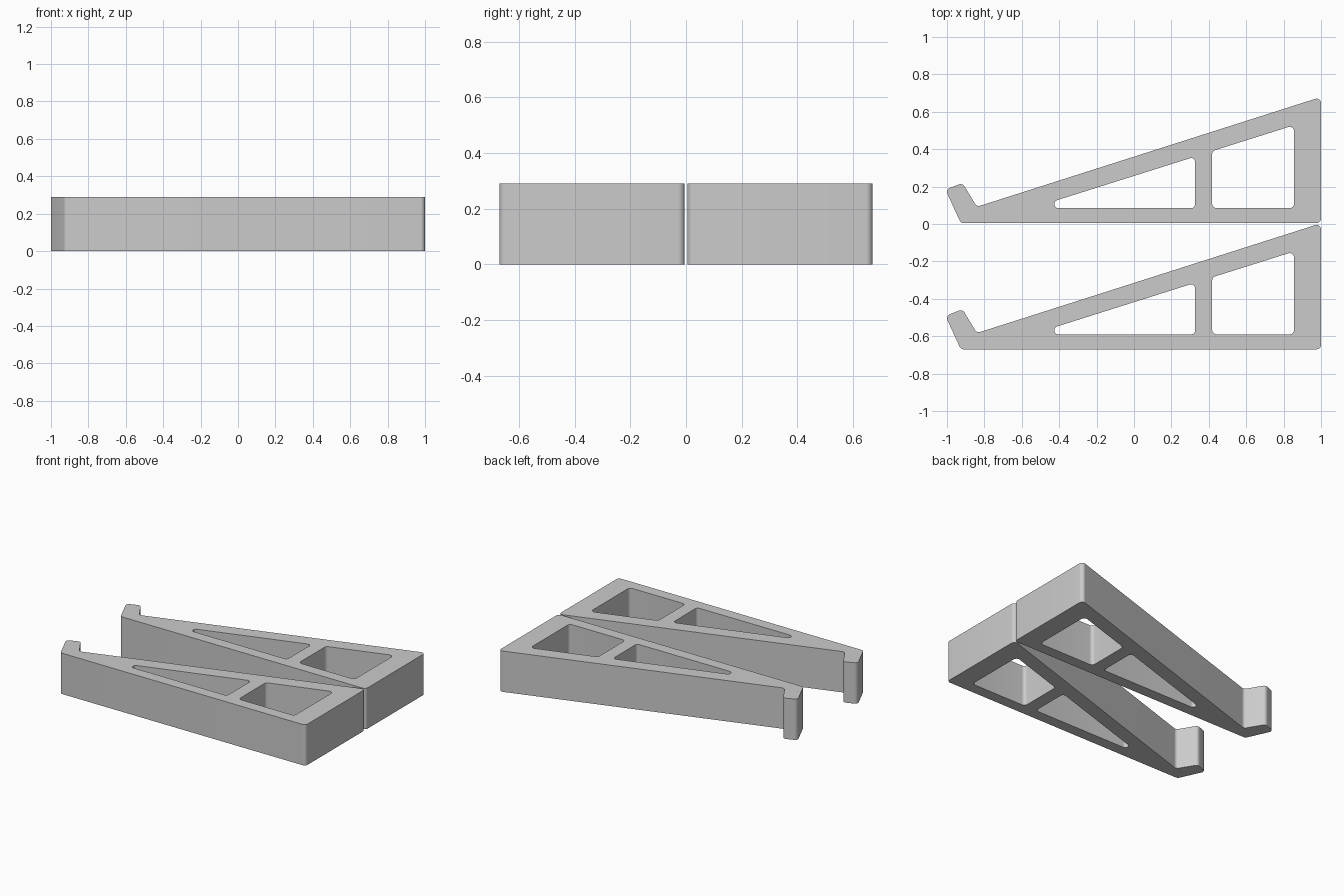
import bpy, bmesh, math
from mathutils import Vector

cube = bpy.data.objects.get("Cube")
if cube:
    bpy.data.objects.remove(cube)

THICKNESS = 0.29
RADIUS = 0.024
SEGMENTS = 8

grey = bpy.data.materials.new("plain grey")
grey.use_nodes = True
grey.diffuse_color = (0.6, 0.6, 0.6, 1)
grey.node_tree.nodes["Principled BSDF"].inputs["Base Color"].default_value = (0.6, 0.6, 0.6, 1)


def rounded(corners, radius):
    """Replace every sharp corner of a closed outline by a tangent arc."""
    points = [Vector(c) for c in corners]
    result = []
    for i, p in enumerate(points):
        a = (points[i - 1] - p).normalized()
        b = (points[(i + 1) % len(points)] - p).normalized()
        half = a.angle(b) / 2
        centre = p + (a + b).normalized() * radius / math.sin(half)
        start = p + a * radius / math.tan(half) - centre
        end = p + b * radius / math.tan(half) - centre
        sweep = start.angle(end)
        for k in range(SEGMENTS + 1):
            t = k / SEGMENTS
            arc = (start * math.sin((1 - t) * sweep) + end * math.sin(t * sweep)) / math.sin(sweep)
            result.append(centre + arc)
    return result


# Wedge outline with the hooked lip, and the two windows
outline = [(-0.926, 0), (1, 0), (1, 0.674), (-0.84, 0.087), (-0.917, 0.214), (-1.008, 0.179)]
long_window = [(-0.425, 0.08), (0.326, 0.08), (0.326, 0.355), (-0.425, 0.118)]
tall_window = [(0.418, 0.08), (0.856, 0.08), (0.856, 0.523), (0.418, 0.385)]


def make_leg(name, y):
    bm = bmesh.new()
    for corners, radius in ((outline, RADIUS), (long_window, 0.02), (tall_window, RADIUS)):
        verts = [bm.verts.new((p.x, p.y, 0)) for p in rounded(corners, radius)]
        for i, v in enumerate(verts):
            bm.edges.new((verts[i - 1], v))
    # Fill the flat plate around the windows, then raise it
    bmesh.ops.triangle_fill(bm, edges=bm.edges[:], use_beauty=True, normal=(0, 0, 1))
    raised = bmesh.ops.extrude_face_region(bm, geom=bm.faces[:], use_keep_orig=True)
    top = [g for g in raised["geom"] if isinstance(g, bmesh.types.BMVert)]
    bmesh.ops.translate(bm, verts=top, vec=(0, 0, THICKNESS))
    bmesh.ops.recalc_face_normals(bm, faces=bm.faces[:])
    mesh = bpy.data.meshes.new(name)
    bm.to_mesh(mesh)
    bm.free()
    mesh.materials.append(grey)
    leg = bpy.data.objects.new(name, mesh)
    leg.location.y = y
    bpy.context.collection.objects.link(leg)
    bpy.ops.object.select_all(action="DESELECT")
    leg.select_set(True)
    bpy.context.view_layer.objects.active = leg
    bpy.ops.object.shade_smooth_by_angle(angle=math.radians(30))


make_leg("front_stand_leg", -0.67)
make_leg("back_stand_leg", 0.005)
